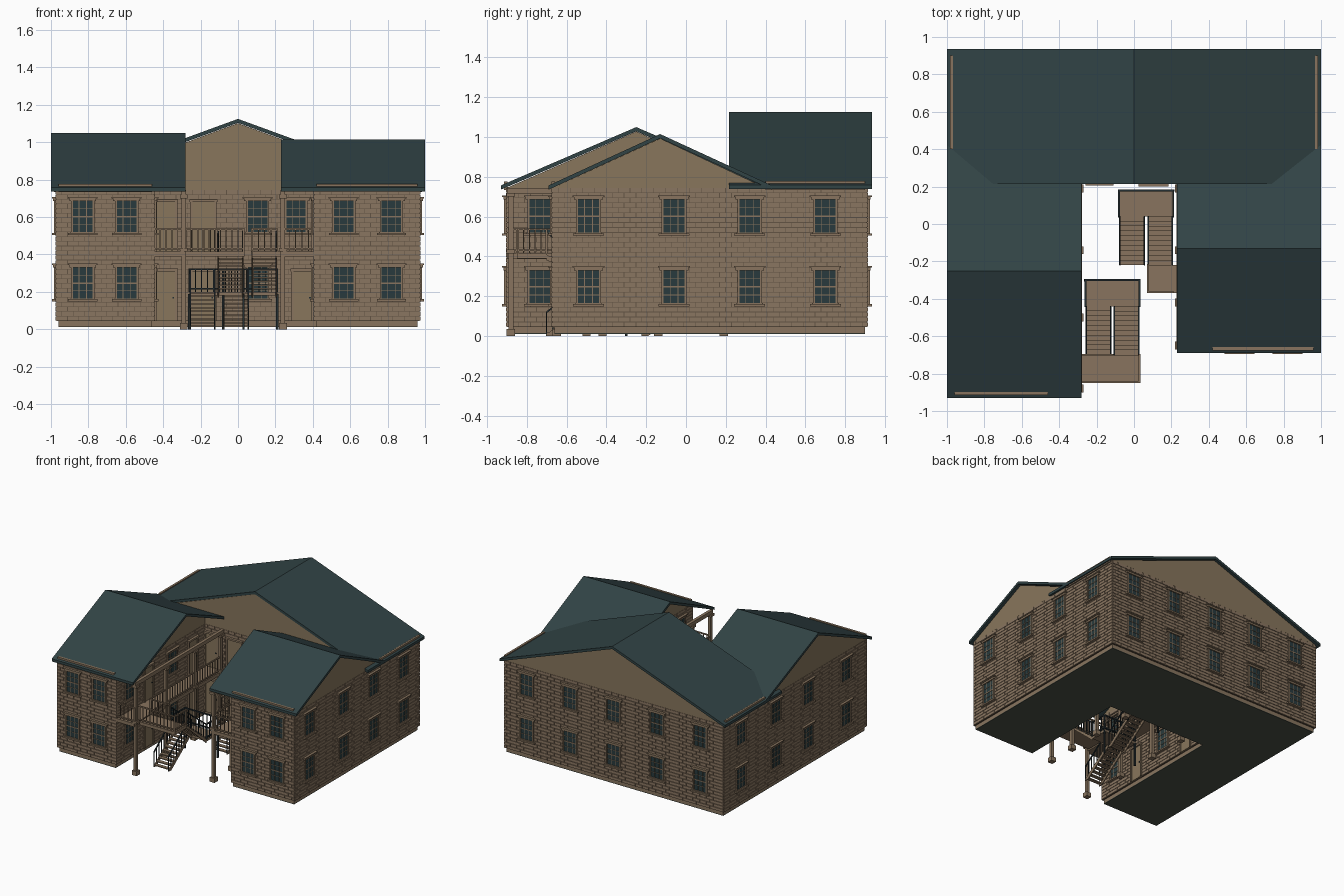
import bpy, bmesh

if "Cube" in bpy.data.objects:
    bpy.data.objects.remove(bpy.data.objects["Cube"])

def mat(name, r, g, b):
    m = bpy.data.materials.new(name)
    lin = lambda c: ((c / 255 + 0.055) / 1.055) ** 2.4
    m.diffuse_color = (lin(r), lin(g), lin(b), 1)
    m.use_nodes = True
    m.node_tree.nodes["Principled BSDF"].inputs["Base Color"].default_value = m.diffuse_color
    return m

BRICK = mat("brick_tan", 138, 118, 97)
MORTAR = mat("mortar_brown", 98, 83, 67)
TRIM = mat("trim_tan", 136, 116, 94)
GABLE = mat("gable_tan", 136, 118, 92)
ROOF = mat("roof_teal", 49, 67, 69)
GLASS = mat("window_glass", 40, 58, 61)
METAL = mat("dark_metal", 36, 46, 50)
UNDER = mat("underside_grey", 74, 80, 70)

parts = {}

def get(name, m):
    if name not in parts:
        parts[name] = (bmesh.new(), m)
    return parts[name][0]

def prism(name, m, axis, pts, a, b):
    """Extrude a profile along x (points are y,z) or y (points are x,z)."""
    bm = get(name, m)
    mk = (lambda t, p: (t, p[0], p[1])) if axis == 'x' else (lambda t, p: (p[0], t, p[1]))
    A = [bm.verts.new(mk(a, p)) for p in pts]
    B = [bm.verts.new(mk(b, p)) for p in pts]
    bm.faces.new(A)
    bm.faces.new(B[::-1])
    n = len(pts)
    for i in range(n):
        j = (i + 1) % n
        bm.faces.new((A[j], A[i], B[i], B[j]))

def box(name, m, x0, x1, y0, y1, z0, z1):
    prism(name, m, 'x', [(y0, z0), (y1, z0), (y1, z1), (y0, z1)], x0, x1)

def wbox(name, m, wall, u0, u1, d0, d1, z0, z1):
    """Box on a wall: u runs along the wall, d points outward."""
    axis, c, s = wall[:3]
    p, q = sorted((c + s * d0, c + s * d1))
    if axis == 'x':
        box(name, m, p, q, u0, u1, z0, z1)
    else:
        box(name, m, u0, u1, p, q, z0, z1)

# main masses: wall cores, inset plinth, underside plates
LX, RX, LY, RY, CY, BY, W = -0.45, 0.41, -0.90, -0.67, 0.225, 0.91, 0.97
for x0, x1, y0, y1 in [(-W, W, CY, BY), (-W, LX, LY, CY), (RX, W, RY, CY)]:
    box("wall_core", MORTAR, x0, x1, y0, y1, 0.045, 0.75)
    box("plinth", TRIM, x0 + .01, x1 - .01, y0 + .01, y1 - .01 if y1 > .5 else y1 + .01, 0.016, 0.045)
    box("underside", UNDER, x0 + .01, x1 - .01, y0 + .01, y1 - .01 if y1 > .5 else y1 + .01, 0.011, 0.016)

# walls: axis, position, outward sign, start, end
BACK = ('y', BY, 1, -W, W)
LEFT = ('x', -W, -1, LY, BY)
RIGHT = ('x', W, 1, RY, BY)
FRONT_L = ('y', LY, -1, -W, LX)
FRONT_R = ('y', RY, -1, RX, W)
INNER_L = ('x', LX, 1, LY, CY)
INNER_R = ('x', RX, -1, RY, CY)
COURT = ('y', CY, -1, LX, RX)

# raised bricks in running bond
PITCH, LEN, GAP = 0.025, 0.06, 0.003
for wall in (BACK, LEFT, RIGHT, FRONT_L, FRONT_R, INNER_L, INNER_R, COURT):
    a, b = wall[3:]
    for r in range(28):
        z = 0.047 + r * PITCH
        u = a - (LEN / 2 if r % 2 else 0)
        while u < b:
            u0, u1 = max(u, a), min(u + LEN - GAP, b)
            if u1 - u0 > 0.004:
                wbox("bricks", BRICK, wall, u0, u1, -0.001, 0.005, z, z + PITCH - GAP)
            u += LEN

# windows with frame, glazing bars, lintel and sill
def window(wall, u, z):
    w, h = 0.057, 0.165
    wbox("window_glass", GLASS, wall, u - w, u + w, 0, 0.008, z, z + h)
    for k in (-1, 1):
        e = u + k * w
        wbox("window_frame", TRIM, wall, e - .005, e + .005, 0, 0.014, z, z + h)
        wbox("glazing_bars", TRIM, wall, u + k * .02 - .0015, u + k * .02 + .0015, 0, 0.010, z, z + h)
    for f, t in ((.25, .0015), (.5, .004), (.75, .0015)):
        wbox("glazing_bars", TRIM, wall, u - w, u + w, 0, 0.011, z + h * f - t, z + h * f + t)
    wbox("window_lintel", TRIM, wall, u - .072, u + .072, 0, 0.018, z + h, z + h + .014)
    wbox("window_lintel", TRIM, wall, u - .08, u + .08, 0, 0.024, z + h + .014, z + h + .022)
    wbox("window_sill", TRIM, wall, u - .078, u + .078, 0, 0.024, z - .016, z - .004)
    wbox("window_sill", TRIM, wall, u - .066, u + .066, 0, 0.014, z - .004, z)

for wall, cols in [(BACK, (-.77, -.385, 0, .385, .77)), (RIGHT, (-.49, -.06, .32, .70)),
                   (LEFT, (-.63, -.15, .26, .70)), (FRONT_L, (-.83, -.595)),
                   (FRONT_R, (.565, .82)), (INNER_L, (-.735, -.2)), (INNER_R, (-.5, -.05)), (COURT, (.105,))]:
    for u in cols:
        for z in (0.165, 0.52):
            window(wall, u, z)
window(COURT, .31, 0.52)

# doors with casing and knob
def door(wall, u, z, h=0.265, w=0.055):
    wbox("door", GABLE, wall, u - w, u + w, 0, 0.009, z, z + h)
    for k in (-1, 1):
        wbox("door_casing", TRIM, wall, u + k * w - .006, u + k * w + .006, 0, 0.016, z, z + h)
    wbox("door_casing", TRIM, wall, u - w - .01, u + w + .01, 0, 0.02, z + h, z + h + .014)
    wbox("door_knob", METAL, wall, u + w * .65, u + w * .8, 0, 0.016, z + h * .45, z + h * .48)

for z in (0.045, 0.415):
    door(COURT, -.385, z)
    door(COURT, -.185, z, 0.265, 0.065)
    door(INNER_L, -.5, z)
    door(INNER_R, -.28, z)
    door(INNER_L, .06, z)
door(COURT, .345, 0.045)

# gables
prism("back_block_gable", GABLE, 'y', [(-W, .745), (W, .745), (0, 1.102)], CY - .004, BY + .004)
prism("left_wing_gable", GABLE, 'x', [(LY, .745), (.4, .745), (-.25, 1.028)], -W - .004, LX + .004)
prism("right_wing_gable", GABLE, 'x', [(RY, .745), (.4, .745), (-.13, .993)], RX - .004, W + .004)

# roofs as bent slabs
def roof(name, axis, e0, e1, ridge, ze, zr, a, b, t=0.021):
    prism(name, ROOF, axis, [(e0, ze), (ridge, zr), (e1, ze), (e1, ze - t), (ridge, zr - t), (e0, ze - t)], a, b)

roof("back_roof", 'y', -1, 1, 0, .76, 1.125, .215, .935)
roof("left_wing_roof", 'x', -.93, .43, -.25, .757, 1.05, -1, -.28)
roof("right_wing_roof", 'x', -.69, .43, -.13, .757, 1.015, .23, 1)

# eave strips rising through the roof edges
box("eave_strip", TRIM, -.96, -.46, -.915, -.897, .735, .777)
box("eave_strip", TRIM, .42, .96, -.675, -.658, .735, .777)
for s in (-1, 1):
    x0, x1 = sorted((s * .968, s * .985))
    box("eave_strip", TRIM, x0, x1, .4, .9, .735, .779)

# railings
def rail(axis, c, a, b, z, m, name):
    wall = (axis, c, 1)
    for z0 in (z + .012, z + .117):
        wbox(name, m, wall, a, b, -.005, .005, z0, z0 + .009)
    n = max(1, round((b - a) / .032))
    for i in range(n + 1):
        u = a + (b - a) * i / n
        t = .005 if i in (0, n) else .0025
        wbox(name, m, wall, u - t, u + t, -t, t, z, z + .12)

# balconies, posts and beams for both wings
def balcony(wall_x, edge, y0, gap, posts):
    x0, x1 = sorted((wall_x, edge))
    box("balcony_floor", TRIM, x0, x1, y0, CY, .388, .415)
    rail('x', edge, y0 + .01, gap[0], .415, TRIM, "balcony_railing")
    rail('x', edge, gap[1], CY - .01, .415, TRIM, "balcony_railing")
    rail('y', y0 + .01, x0, x1, .415, TRIM, "balcony_railing")
    box("porch_beam", TRIM, edge - .012, edge + .012, y0, CY, .715, .745)
    for y in posts:
        box("porch_post", TRIM, edge - .012, edge + .012, y - .012, y + .012, 0, .735)
        for z0, z1 in ((0, .035), (.415, .435), (.70, .72)):
            box("post_block", TRIM, edge - .021, edge + .021, y - .021, y + .021, z0, z1)

balcony(LX, -.29, LY, (-.85, -.70), (-.88, -.5, -.14, .19))
balcony(RX, .24, RY, (-.37, -.22), (-.65, -.42, -.14, .19))

# U-shaped stairs: lower flight on the left, upper flight on the right
def stair(x0, x1, yb, yf, land_x0):
    xm, n, yback = (x0 + x1) / 2, 10, yb + .145
    for a, b, z0, z1 in ((x0 + .005, xm - .01, 0, .2), (xm + .01, x1 - .005, .4, .2)):
        for i in range(n):
            y = yf + (yb - yf) * i / n
            z = z0 + (z1 - z0) * (i + (1 if z1 > z0 else 0)) / n
            box("stair_tread", TRIM, a, b, y, y + .028, z - .008, z)
        for x in (a, b):
            prism("stair_stringer", TRIM, 'x', [(yf, z0 - .02 if z0 else 0), (yf + .03, z0 - .03 if z0 else 0),
                  (yb, z1 - .03), (yb, z1), (yf, z0 + .01)], x - .004, x + .004)
            prism("stair_handrail", METAL, 'x', [(yf, z0 + .115), (yb, z1 + .115), (yb, z1 + .125),
                  (yf, z0 + .125)], x - .004, x + .004)
            for i in range(9):
                y, z = yf + (yb - yf) * i / 8, z0 + (z1 - z0) * i / 8
                box("stair_baluster", METAL, x - .0025, x + .0025, y - .0025, y + .0025, z, z + .12)
    # middle and top landings
    box("stair_landing", TRIM, x0, x1, yb, yback, .182, .2)
    rail('y', yback - .005, x0, x1, .2, METAL, "landing_railing")
    for x in (x0, x1):
        rail('x', x, yb, yback - .005, .2, METAL, "landing_railing")
        box("landing_post", METAL, x - .006, x + .006, yback - .012, yback, 0, .19)
    box("stair_landing", TRIM, land_x0, x1 + .005, yf - .15, yf, .39, .415)
    rail('y', yf - .145, land_x0, x1, .415, TRIM, "balcony_railing")
    if land_x0 < x0:
        rail('x', x1, yf - .145, yf, .415, TRIM, "balcony_railing")
        rail('y', yf, land_x0, xm, .415, TRIM, "balcony_railing")
    else:
        rail('x', xm + .01, yf - .145, yf, .415, TRIM, "balcony_railing")

stair(-.26, .03, -.44, -.70, -.28)
stair(-.08, .21, .04, -.22, .075)
box("right_landing_link", TRIM, .205, .24, -.37, -.22, .39, .415)

# turn every collected part into an object
for name, (bm, m) in parts.items():
    bmesh.ops.recalc_face_normals(bm, faces=bm.faces)
    me = bpy.data.meshes.new(name)
    bm.to_mesh(me)
    bm.free()
    me.materials.append(m)
    bpy.context.collection.objects.link(bpy.data.objects.new(name, me))
